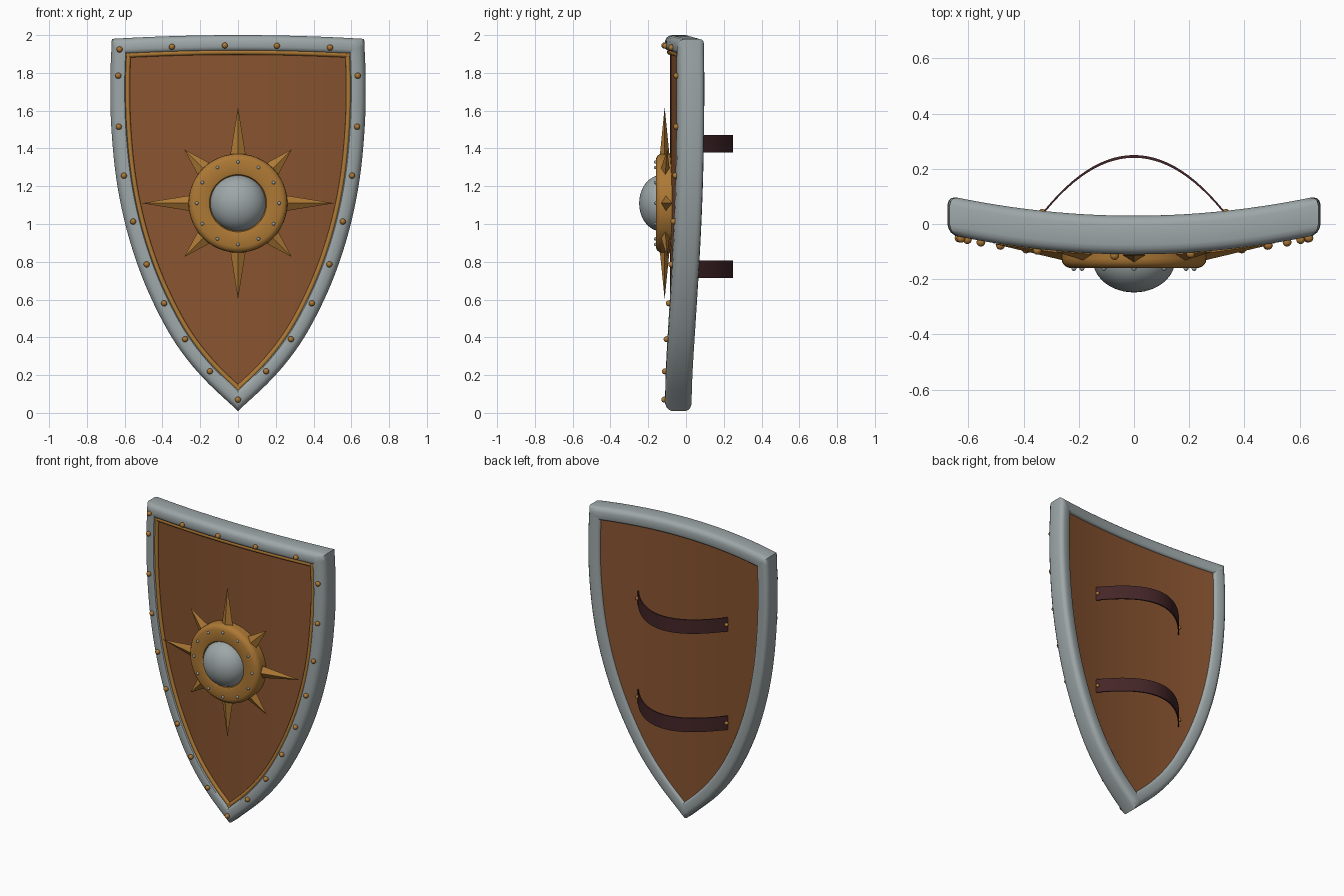
import bpy, bmesh, math
from mathutils import Vector, Matrix

if "Cube" in bpy.data.objects:
    bpy.data.objects.remove(bpy.data.objects["Cube"])

K = 0.16          # sideways curvature of the shield: y grows with x squared
CZ = 1.11         # height of the central boss


def mat(name, r, g, b):
    m = bpy.data.materials.new(name)
    m.diffuse_color = (r, g, b, 1)
    m.use_nodes = True
    m.node_tree.nodes["Principled BSDF"].inputs["Base Color"].default_value = m.diffuse_color
    return m


STEEL = mat("steel_grey", 0.34, 0.385, 0.39)
BROWN = mat("brown_leather", 0.25, 0.089, 0.030)
GOLD = mat("aged_gold", 0.42, 0.19, 0.035)
STRAP = mat("dark_strap", 0.058, 0.019, 0.021)


def finish(name, bm, material, angle=35):
    bmesh.ops.recalc_face_normals(bm, faces=bm.faces)
    me = bpy.data.meshes.new(name)
    bm.to_mesh(me)
    bm.free()
    me.materials.append(material)
    me.shade_smooth()
    me.set_sharp_from_angle(angle=math.radians(angle))
    ob = bpy.data.objects.new(name, me)
    bpy.context.collection.objects.link(ob)
    return ob


def skin(bm, rows, close_rows=False, close_cols=False):
    """Quads between rows of points."""
    vs = [[bm.verts.new(p) for p in r] for r in rows]
    nr, nc = len(vs), len(vs[0])
    for i in range(nr if close_rows else nr - 1):
        for j in range(nc if close_cols else nc - 1):
            a, b = vs[i], vs[(i + 1) % nr]
            bm.faces.new((a[j], a[(j + 1) % nc], b[(j + 1) % nc], b[j]))


# Heater outline: right side from tip to corner, smoothed
KEYS = [(0, 0.01), (0.185, 0.185), (0.325, 0.36), (0.435, 0.555), (0.525, 0.765),
        (0.597, 1.0), (0.645, 1.245), (0.671, 1.515), (0.676, 1.76), (0.668, 1.98)]


def smooth_path(keys, n):
    p = [Vector(k) for k in keys]
    p = [2 * p[0] - p[1]] + p + [2 * p[-1] - p[-2]]
    out = []
    for i in range(1, len(p) - 2):
        a, b, c, d = p[i - 1:i + 3]
        for s in range(n):
            t = s / n
            out.append(0.5 * (2 * b + (c - a) * t + (2 * a - 5 * b + 4 * c - d) * t * t
                              + (3 * b - a - 3 * c + d) * t ** 3))
    return out + [p[-2]]


SIDE = smooth_path(KEYS, 5)
TOPN = 24
TOP = []
for i in range(1, TOPN):
    u = 1 - 2 * i / TOPN
    TOP.append(Vector((0.668 * u, 1.98 + 0.02 * (1 - u * u))))
LOOP = SIDE + TOP + [Vector((-p.x, p.y)) for p in reversed(SIDE[1:])]


def inset(d):
    """Outline moved inward by d with mitred corners."""
    out, n = [], len(LOOP)
    for i, p in enumerate(LOOP):
        e1 = (p - LOOP[i - 1]).normalized()
        e2 = (LOOP[(i + 1) % n] - p).normalized()
        n1, n2 = Vector((-e1.y, e1.x)), Vector((-e2.y, e2.x))
        out.append(p + (n1 + n2) * (d / (1 + n1.dot(n2))))
    return out


def sweep(name, section, material, angle=35):
    """Carry a (inset, y) section around the outline."""
    bm = bmesh.new()
    rows = [[(p.x, y + K * p.x ** 2, p.y) for p in inset(d)] for d, y in section]
    skin(bm, rows, True, True)
    return finish(name, bm, material, angle)


# Steel rim with rounded edges, and gold bead inside it
sweep("rim", [(0, -0.075), (0.004, -0.09), (0.013, -0.102), (0.028, -0.11), (0.062, -0.11),
              (0.076, -0.105), (0.085, -0.09), (0.085, 0.018), (0.08, 0.026), (0.07, 0.03),
              (0.03, 0.03), (0.014, 0.024), (0.004, 0.012), (0, -0.003)], STEEL, 40)
sweep("inner_bead", [(0.09 + 0.014 * math.cos(a * math.pi / 5),
                      -0.087 + 0.014 * math.sin(a * math.pi / 5)) for a in range(10)], GOLD, 50)

# Curved panel
bm = bmesh.new()
side = inset(0.065)[:len(SIDE)]
side[0].x = 0.002
rows = []
for i, p in enumerate(side):
    arch = 0.02 if i == len(side) - 1 else 0
    row = []
    for j in range(25):
        u = j / 12 - 1
        row.append((p.x * u, K * (p.x * u) ** 2, p.y + arch * (1 - u * u)))
    rows.append(row)
front = [[(x, y - 0.085, z) for x, y, z in r] for r in rows]
back = [[(x, y + 0.014, z) for x, y, z in r] for r in rows]
skin(bm, front)
skin(bm, back)
for c in (0, -1):                                   # side walls
    skin(bm, [[r[c] for r in front], [r[c] for r in back]])
for c in (0, -1):                                   # top and bottom walls
    skin(bm, [front[c], back[c]])
bmesh.ops.remove_doubles(bm, verts=bm.verts, dist=0.00005)
finish("panel", bm, BROWN)


def studs(name, points, r, material, flat=1.0):
    bm = bmesh.new()
    for p in points:
        m = Matrix.Translation(p) @ Matrix.Diagonal((1, flat, 1, 1)) @ Matrix.Rotation(math.pi / 2, 4, 'X')
        bmesh.ops.create_uvsphere(bm, u_segments=12, v_segments=8, radius=r, matrix=m)
    return finish(name, bm, material, 60)


# Rim rivets: five on top, eight per side, one at the tip
spots = [(-0.627, 1.924), (-0.35, 1.938), (-0.07, 1.945), (0.206, 1.943), (0.487, 1.934), (0, 0.07)]
for x, z in [(0.634, 1.785), (0.631, 1.515), (0.604, 1.256), (0.555, 1.013),
             (0.484, 0.786), (0.391, 0.58), (0.28, 0.39), (0.149, 0.22)]:
    spots += [(x, z), (-x, z)]
studs("rim_rivets", [(x, -0.115 + K * x * x, z) for x, z in spots], 0.016, GOLD)


def lathe(name, profile, material, closed, angle):
    """Spin an (r, y) profile around the boss axis."""
    bm = bmesh.new()
    rows = []
    for i in range(48):
        a = i * math.tau / 48
        rows.append([(r * math.cos(a), y, CZ + r * math.sin(a)) for r, y in profile])
    skin(bm, rows, True, closed)
    bmesh.ops.remove_doubles(bm, verts=bm.verts, dist=0.00005)
    return finish(name, bm, material, angle)


# Boss: gold ring, steel dome, small steel rivets
lathe("boss_ring", [(0.14, -0.07), (0.145, -0.146), (0.152, -0.156), (0.165, -0.16), (0.232, -0.16),
                    (0.248, -0.154), (0.26, -0.14), (0.262, -0.125), (0.262, -0.07)], GOLD, True, 35)
lathe("boss_dome", [(0.149 * math.cos(t * math.pi / 24), -0.13 - 0.118 * math.sin(t * math.pi / 24))
                    for t in range(13)] + [(0, -0.13)], STEEL, True, 40)
studs("boss_rivets", [(0.218 * math.sin(i * math.pi / 6), -0.161, CZ + 0.218 * math.cos(i * math.pi / 6))
                      for i in range(12)], 0.009, STEEL)

# Eight star points: diamond pyramids whose tips follow the shield curve
bm = bmesh.new()
for i in range(8):
    a = i * math.pi / 4
    tip_r, w = (0.51, 0.048) if i % 2 == 0 else (0.403, 0.058)
    out = Vector((math.sin(a), 0, math.cos(a)))
    across = Vector((math.cos(a), 0, -math.sin(a)))
    c = Vector((0, -0.113, CZ))
    base = c + out * 0.21
    tip = c + out * tip_r
    tip.y += K * tip.x ** 2
    mid_y = Vector((0, 0.03, 0))
    ring = [bm.verts.new(v) for v in (base + across * w, base - mid_y, base - across * w, base + mid_y)]
    t = bm.verts.new(tip)
    bm.faces.new(ring)
    for j in range(4):
        bm.faces.new((ring[j], ring[(j + 1) % 4], t))
finish("star_points", bm, GOLD, 15)

# Two arched arm straps on the back, riveted at the ends
for label, z in (("upper", 1.425), ("lower", 0.76)):
    bm = bmesh.new()
    rows = []
    for dy, dz in ((0, -0.047), (0, 0.047), (-0.01, 0.047), (-0.01, -0.047)):
        rows.append([(0.345 * s / 14, 0.25 + dy - 0.2 * (0.345 * s / 14 / 0.325) ** 2, z + dz)
                     for s in range(-14, 15)])
    skin(bm, rows, True)
    bmesh.ops.holes_fill(bm, edges=bm.edges, sides=4)
    finish(label + "_strap", bm, STRAP)
    studs(label + "_strap_rivets", [(s * 0.333, 0.043, z) for s in (-1, 1)], 0.012, GOLD)
